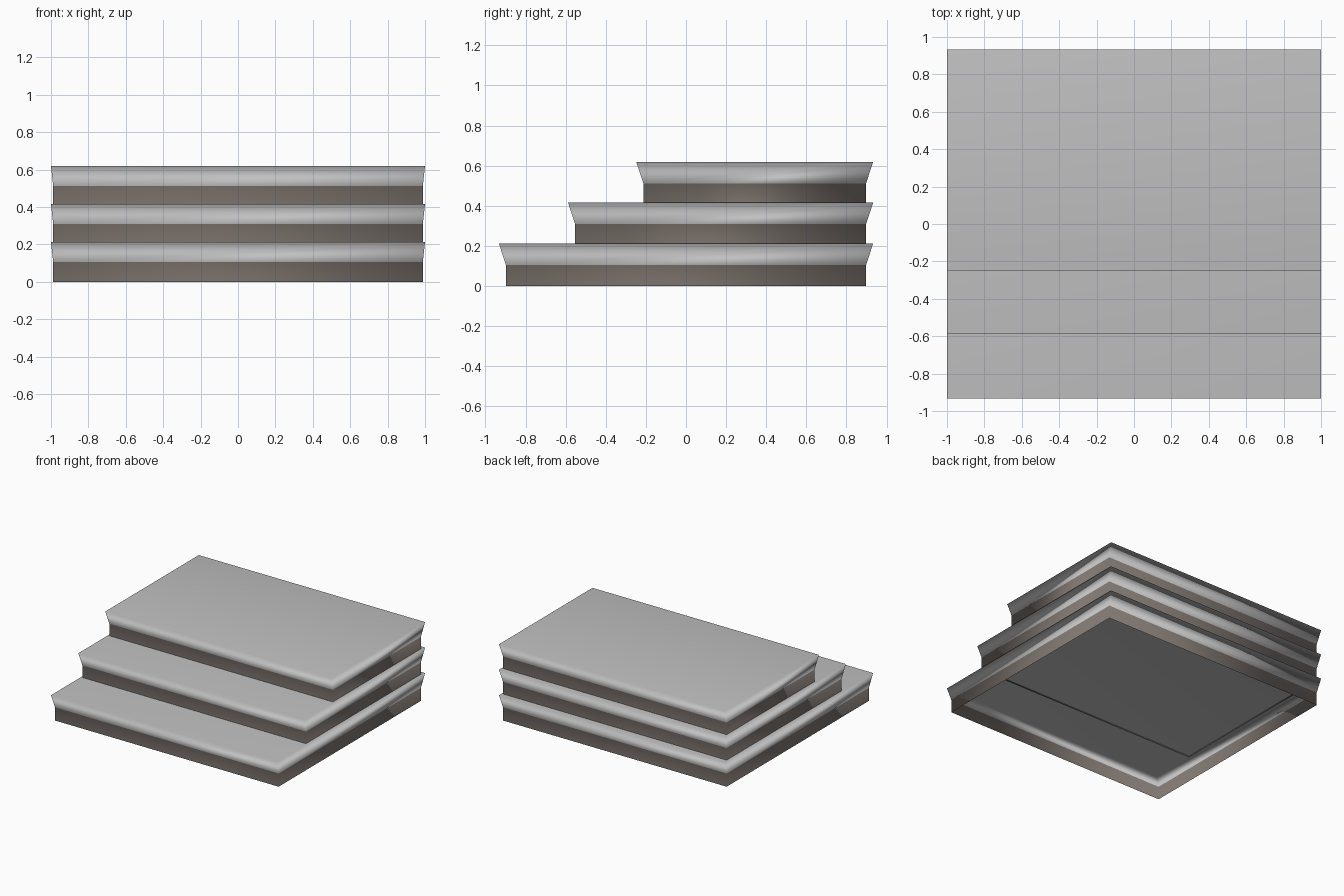
import bpy, bmesh

if "Cube" in bpy.data.objects:
    bpy.data.objects.remove(bpy.data.objects["Cube"])


def material(name, rgb):
    m = bpy.data.materials.new(name)
    m.diffuse_color = (*rgb, 1)
    m.use_nodes = True
    m.node_tree.nodes["Principled BSDF"].inputs["Base Color"].default_value = m.diffuse_color
    return m


STONE = material("pale grey stone", (0.53, 0.53, 0.53))
RISER = material("brown grey riser", (0.21, 0.18, 0.16))


def step(name, z0, front):
    """Open-bottomed slab: upright riser, flared lip, flat tread."""
    bm = bmesh.new()
    back, h = 0.933, 0.212
    rings = []
    for z, ix, iy in ((0, 0.012, 0.035), (0.105, 0.012, 0.035), (h, 0, 0)):
        x, y0, y1 = 1 - ix, front + iy, back - iy
        rings.append([bm.verts.new((px, py, z0 + z)) for px, py in
                      ((-x, y0), (x, y0), (x, y1), (-x, y1))])
    # riser band (brown) and lip band (grey)
    for level in range(2):
        a, b = rings[level], rings[level + 1]
        for i in range(4):
            j = (i + 1) % 4
            f = bm.faces.new((a[i], a[j], b[j], b[i]))
            f.material_index = 1 - level
    bm.faces.new(rings[2])  # tread
    for f in bm.faces:
        f.smooth = True
    me = bpy.data.meshes.new(name)
    bm.to_mesh(me)
    bm.free()
    me.materials.append(STONE)
    me.materials.append(RISER)
    ob = bpy.data.objects.new(name, me)
    bpy.context.collection.objects.link(ob)
    # soft lip: the large tread dominates the shading normals
    mod = ob.modifiers.new("soft lip", 'WEIGHTED_NORMAL')
    mod.weight = 50


# three steps sharing the same back, each slightly sunk into the one below
for i, (name, front) in enumerate((("lower_step", -0.933),
                                   ("middle_step", -0.588),
                                   ("upper_step", -0.248))):
    step(name, i * 0.2035, front)
